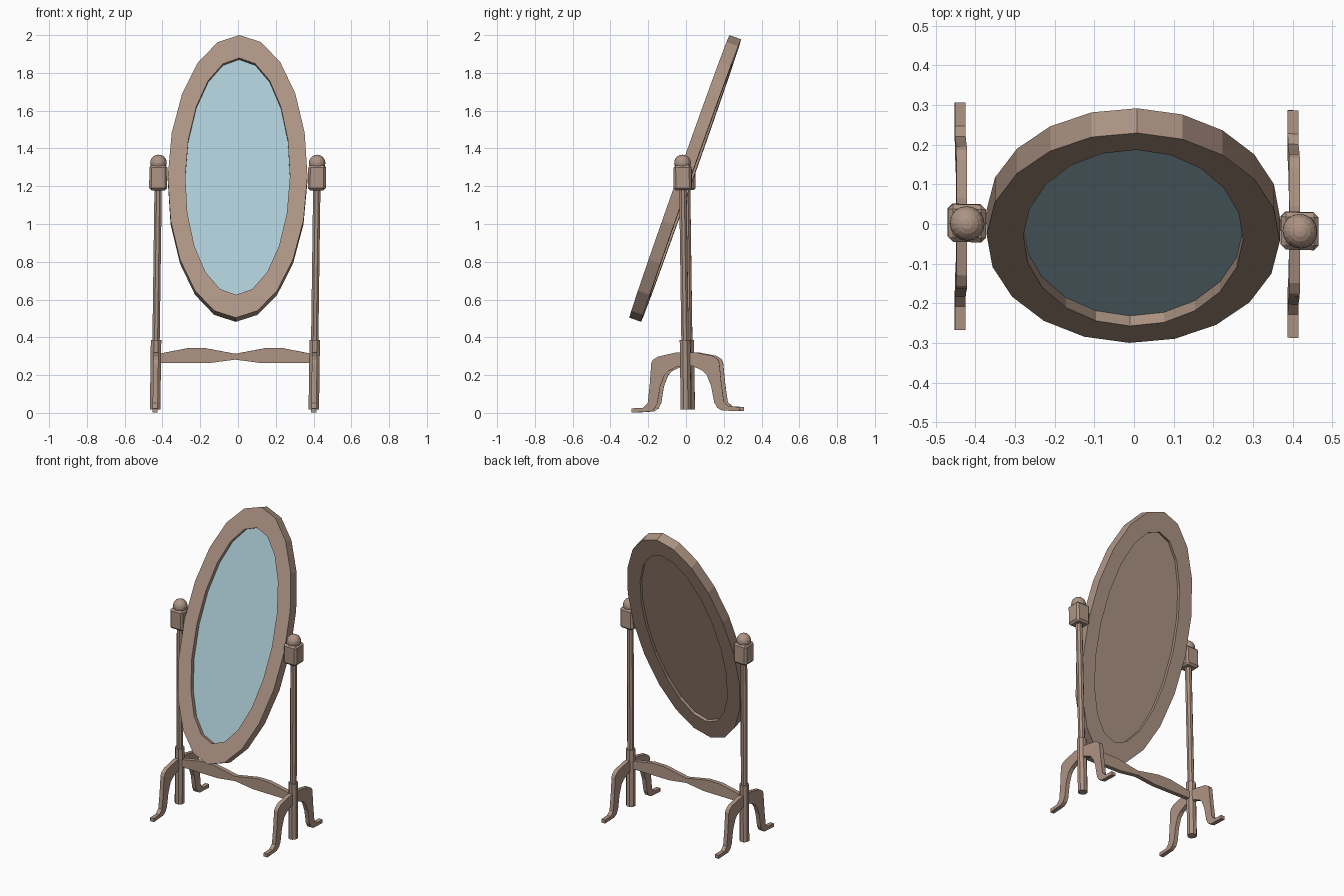
import bpy, bmesh, math
from mathutils import Matrix, Vector

if "Cube" in bpy.data.objects:
    bpy.data.objects.remove(bpy.data.objects["Cube"])


def material(name, rgb):
    m = bpy.data.materials.new(name)
    m.diffuse_color = (*rgb, 1)
    m.use_nodes = True
    m.node_tree.nodes["Principled BSDF"].inputs["Base Color"].default_value = m.diffuse_color
    return m


WOOD = material("brown wood", (0.42, 0.296, 0.231))
GLASS = material("pale blue glass", (0.407, 0.587, 0.658))

# The old stand leans slightly: a gentle shear applied to all stand parts
LEAN = Matrix(((1, 0, 0.0135, -0.019),
               (-0.0235, 1, -0.014, 0.010),
               (0, 0.014, 1, 0),
               (0, 0, 0, 1)))
# Mirror plane: x = width, y = up along the tilted frame, z = towards the front
TILT = Matrix(((1, 0.0127, 0, -0.002),
               (-0.0235, 0.334, -0.943, -0.004),
               (0, 0.943, 0.334, 1.241),
               (0, 0, 0, 1)))


def finish(bm, name, mat, matrix):
    bmesh.ops.transform(bm, matrix=matrix, verts=bm.verts)
    bmesh.ops.recalc_face_normals(bm, faces=bm.faces)
    me = bpy.data.meshes.new(name)
    bm.to_mesh(me)
    bm.free()
    me.materials.append(mat)
    ob = bpy.data.objects.new(name, me)
    bpy.context.collection.objects.link(ob)
    return ob


def slab(name, pts, offset, direction, mat, matrix):
    """Closed outline extruded along a direction."""
    bm = bmesh.new()
    face = bm.faces.new([bm.verts.new(Vector(p) + Vector(offset)) for p in pts])
    r = bmesh.ops.extrude_face_region(bm, geom=[face], use_keep_orig=True)
    verts = [v for v in r["geom"] if isinstance(v, bmesh.types.BMVert)]
    bmesh.ops.translate(bm, verts=verts, vec=direction)
    return finish(bm, name, mat, matrix)


def column(name, x, z0, z1, radius):
    bm = bmesh.new()
    bmesh.ops.create_cone(bm, cap_ends=True, segments=8, radius1=radius, radius2=radius,
                          depth=z1 - z0,
                          matrix=Matrix.Translation((x, 0, (z0 + z1) / 2))
                          @ Matrix.Rotation(math.pi / 8, 4, 'Z'))
    return finish(bm, name, WOOD, LEAN)


def ellipse(a, b, w=0.0, n=20):
    return [(a * math.sin(2 * math.pi * i / n), b * math.cos(2 * math.pi * i / n), w)
            for i in range(n)]


# Oval frame: ring with rectangular section
bm = bmesh.new()
T = 0.033
loops = [[bm.verts.new(p) for p in ellipse(a, b, w)]
         for a, b, w in ((0.37, 0.793, T), (0.37, 0.793, -T),
                         (0.277, 0.665, -T), (0.277, 0.665, T))]
for k in range(4):
    A, B = loops[k], loops[(k + 1) % 4]
    for i in range(20):
        j = (i + 1) % 20
        bm.faces.new((A[i], A[j], B[j], B[i]))
finish(bm, "mirror_frame", WOOD, TILT)

# Recessed glass and its wooden backing
slab("mirror_glass", ellipse(0.277, 0.665), (0, 0, 0.001), (0, 0, 0.005), GLASS, TILT)
slab("back_panel", ellipse(0.277, 0.665), (0, 0, -0.014), (0, 0, 0.015), WOOD, TILT)

# Half outline of the feet in (y, z), mirrored to make a front and a back leg
upper = [(0.287, 0.028), (0.228, 0.030), (0.202, 0.055), (0.190, 0.15),
         (0.180, 0.265), (0.172, 0.282), (0.145, 0.300), (0.05, 0.320)]
lower = [(0.04, 0.247), (0.09, 0.222), (0.112, 0.20), (0.135, 0.14),
         (0.150, 0.055), (0.165, 0.025), (0.19, 0.010), (0.287, 0.005)]
outline = (upper + [(-y, z) for y, z in reversed(upper)]
           + [(-y, z) for y, z in reversed(lower)] + lower)

for side, s in (("left", -1), ("right", 1)):
    x = 0.42 * s
    # Curved front and back legs
    outline_legs = [(0, y, z) for y, z in outline]
    slab(side + "_legs", outline_legs, (x - 0.0135, 0, 0), (0.027, 0, 0), WOOD, LEAN)
    # Post: thick lower sleeve and thin upper shaft
    column(side + "_post_sleeve", x, 0.018, 0.385, 0.030)
    column(side + "_post_shaft", x, 0.38, 1.19, 0.021)
    # Bevelled pivot block
    bm = bmesh.new()
    bmesh.ops.create_cube(bm, size=1, matrix=Matrix.Translation((x, 0, 1.245))
                          @ Matrix.Diagonal((0.095, 0.095, 0.132, 1)))
    bmesh.ops.bevel(bm, geom=bm.edges[:], offset=0.012, segments=1, affect='EDGES')
    finish(bm, side + "_pivot_block", WOOD, LEAN)
    # Ball finial
    bm = bmesh.new()
    bmesh.ops.create_uvsphere(bm, u_segments=16, v_segments=10, radius=0.044,
                              matrix=Matrix.Translation((x, 0, 1.323)))
    finish(bm, side + "_finial", WOOD, LEAN)

# Wavy crossbar between the posts
half = [(0.42, 0.310), (0.25, 0.343), (0.16, 0.343)]
low = [(0.13, 0.265), (0.42, 0.265)]
bar = (half + [(0, 0.313)] + [(-x, z) for x, z in reversed(half)]
       + [(-x, z) for x, z in reversed(low)] + [(0, 0.282)] + low)
slab("crossbar", [(x, 0, z) for x, z in bar], (0, -0.014, 0), (0, 0.028, 0), WOOD, LEAN)
